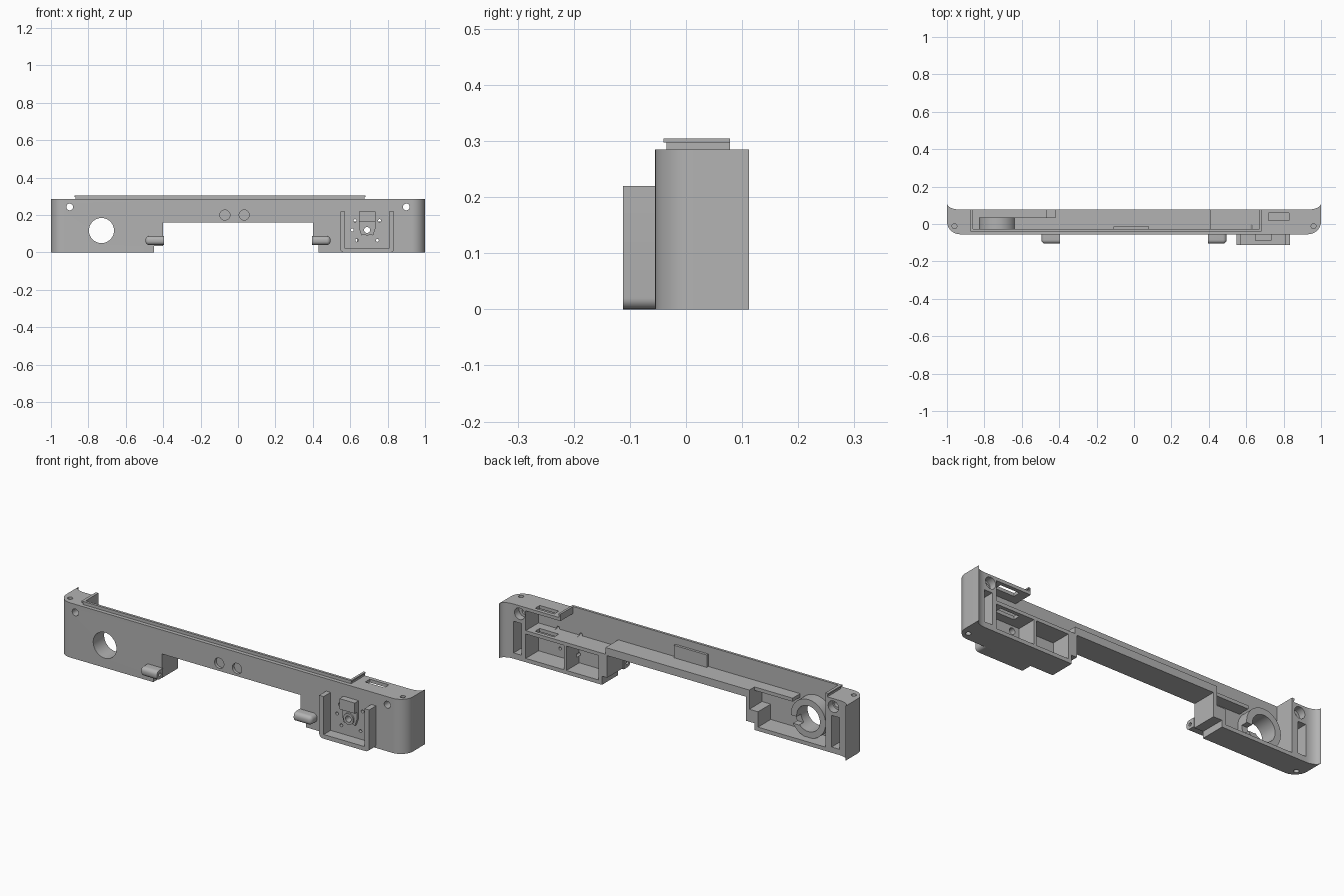
import bpy, bmesh, math
from mathutils import Matrix, Vector

old = bpy.data.objects.get("Cube")
if old:
    bpy.data.objects.remove(old, do_unlink=True)

grey = bpy.data.materials.new("plain grey")
grey.use_nodes = True
colour = (0.45, 0.45, 0.45, 1)
grey.diffuse_color = colour
grey.node_tree.nodes["Principled BSDF"].inputs["Base Color"].default_value = colour

FRONT, BACK, INNER, TOP = -0.055, 0.078, -0.027, 0.285


def finish(name, bm):
    bmesh.ops.recalc_face_normals(bm, faces=bm.faces)
    mesh = bpy.data.meshes.new(name)
    bm.to_mesh(mesh)
    bm.free()
    mesh.materials.append(grey)
    ob = bpy.data.objects.new(name, mesh)
    bpy.context.collection.objects.link(ob)
    return ob


def box(name, x0, x1, y0, y1, z0, z1):
    bm = bmesh.new()
    bmesh.ops.create_cube(bm, size=1)
    for v in bm.verts:
        v.co = Vector((x0 if v.co.x < 0 else x1,
                       y0 if v.co.y < 0 else y1,
                       z0 if v.co.z < 0 else z1))
    return finish(name, bm)


def rod(name, centre, radius, length, axis="y", sides=40):
    turn = {"x": Matrix.Rotation(math.pi / 2, 4, "Y"),
            "y": Matrix.Rotation(math.pi / 2, 4, "X"),
            "z": Matrix.Identity(4)}[axis]
    bm = bmesh.new()
    bmesh.ops.create_cone(bm, cap_ends=True, segments=sides, radius1=radius,
                          radius2=radius, depth=length,
                          matrix=Matrix.Translation(centre) @ turn)
    return finish(name, bm)


def prism(name, points, lift):
    bm = bmesh.new()
    face = bm.faces.new([bm.verts.new(p) for p in points])
    new = bmesh.ops.extrude_face_region(bm, geom=[face])["geom"]
    bmesh.ops.translate(bm, vec=lift, verts=[v for v in new if isinstance(v, bmesh.types.BMVert)])
    return finish(name, bm)


def combine(ob, other, operation="DIFFERENCE"):
    mod = ob.modifiers.new("join", "BOOLEAN")
    mod.operation = operation
    mod.solver = "EXACT"
    mod.object = other
    bpy.context.view_layer.update()
    result = bpy.data.meshes.new_from_object(ob.evaluated_get(bpy.context.evaluated_depsgraph_get()))
    ob.modifiers.clear()
    ob.data = result
    bpy.data.objects.remove(other, do_unlink=True)


def cut_box(ob, *size):
    combine(ob, box("cutter", *size))


def cut_rod(ob, *args):
    combine(ob, rod("cutter", *args))


def bevel(ob, width, test, segments=6):
    bm = bmesh.new()
    bm.from_mesh(ob.data)
    edges = [e for e in bm.edges if test((e.verts[0].co + e.verts[1].co) / 2)]
    bmesh.ops.bevel(bm, geom=edges, offset=width, segments=segments, profile=0.5, affect="EDGES")
    bm.to_mesh(ob.data)
    bm.free()


# Housing outline: rounded front corners and flared rear tips
half = []
for i in range(13):
    a = math.pi / 2 * i / 12
    half.append((0.93 + 0.07 * math.sin(a), FRONT + 0.07 * (1 - math.cos(a)), 0))
for i in range(9):
    a = math.pi / 2 * i / 8
    half.append((0.94 + 0.06 * math.cos(a), 0.112 - 0.034 * math.sin(a), 0))
outline = half + [(-x, y, z) for x, y, z in reversed(half)]
body = prism("housing", outline, (0, 0, TOP))

# Central opening and the small steps beside it
cut_box(body, -0.4, 0.4, -1, 1, -1, 0.16)
cut_box(body, -0.45, -0.39, -1, 1, -1, 0.035)
cut_box(body, 0.39, 0.43, -1, 1, -1, 0.045)

# Upper tray and hollows in both legs
cut_box(body, -0.43, 0.42, INNER, 1, 0.2, 1)
cut_box(body, 0.41, 0.67, INNER, 1, 0.165, 1)
cut_box(body, 0.66, 0.87, INNER, 1, 0.165, 0.268)
cut_box(body, 0.45, 0.635, INNER, 1, 0.02, 0.147)
cut_box(body, 0.65, 0.87, INNER, 1, 0.02, 0.147)
cut_box(body, -0.86, -0.42, INNER, 1, 0.1, 1)
cut_box(body, -0.86, -0.47, INNER, 1, 0.02, 0.11)
cut_box(body, 0.72, 0.83, 0.02, 0.058, 0.14, 1)

# End blocks: screw holes and rear slots
for s in (-1, 1):
    cut_rod(body, (s * 0.9, 0, 0.243), 0.018, 1)
    cut_rod(body, (s * 0.905, 0.07, 0.243), 0.03, 0.06)
    cut_rod(body, (s * 0.96, -0.012, TOP), 0.013, 0.12, "z", 24)
    cut_rod(body, (s * 0.96, -0.012, 0), 0.013, 0.12, "z", 24)
    xs = sorted((s * 0.895, s * 0.94))
    cut_box(body, *xs, -0.01, 1, 0.03, 0.195)

# Front openings
cut_rod(body, (-0.73, -0.05, 0.117), 0.067, 0.1, "y", 64)
for x in (-0.07, 0.033):
    cut_rod(body, (x, FRONT, 0.2), 0.027, 0.03)
cut_rod(body, (0.69, FRONT, 0.12), 0.016, 0.1)
for x, z in ((0.625, 0.17), (0.757, 0.17), (0.635, 0.065), (0.745, 0.065), (0.61, 0.12)):
    cut_rod(body, (x, FRONT, z), 0.008, 0.1, "y", 16)

# Round collar behind the large hole, with a gap in its side
collar = rod("round_collar", (-0.73, 0.003, 0.117), 0.1, 0.064, "y", 64)
cut_rod(collar, (-0.73, 0, 0.117), 0.067, 0.3, "y", 64)
cut_box(collar, -0.68, -0.6, 0.0, 1, 0.07, 0.11)

# Interior ledge and rear pad
box("inner_ledge", -0.64, -0.41, INNER - 0.003, 0.035, 0.182, 0.2)
box("rear_pad", -0.11, 0.08, INNER - 0.003, -0.014, 0.198, 0.265)

# Raised lip around the tray, undercut below its rim
for label, z0, z1, out in (("lip_base", TOP - 0.001, 0.297, 0), ("lip_rim", 0.297, 0.304, 0.005)):
    box(label + "_front", -0.87 - out, 0.677 + out, -0.035 - out, INNER, z0, z1)
    box(label + "_right", -0.87 - out, -0.86, INNER, BACK, z0, z1)
    box(label + "_left", 0.67, 0.677 + out, INNER, BACK, z0, z1)

# Hinge pins on the front, rounded at the outer end
for side, s in (("right", -1), ("left", 1)):
    xs = sorted((s * 0.395, s * 0.495))
    pin = box("hinge_pin_" + side, *xs, -0.105, FRONT + 0.002, 0.04, 0.087)
    bevel(pin, 0.02, lambda c: c.y < -0.1 and abs(c.z - 0.063) > 0.02
          or abs(c.x) > 0.49 and (c.y < -0.1 or abs(c.z - 0.063) > 0.02) and c.y < 0)
    cut_rod(pin, (s * 0.395, -0.08, 0.063), 0.009, 0.06, "x", 20)

# U-shaped bracket
bracket = box("bracket", 0.547, 0.835, -0.112, FRONT + 0.002, 0, 0.22)
bevel(bracket, 0.02, lambda c: c.z < 0.01 and abs(c.x - 0.691) > 0.14)
cut_box(bracket, 0.573, 0.808, -1, 1, 0.022, 1)

# Latch plate inside the bracket: pointed base and a thicker head
shape = [(0.647, 0.22), (0.735, 0.22), (0.735, 0.13), (0.722, 0.09),
         (0.691, 0.105), (0.66, 0.09), (0.647, 0.13)]
latch = prism("latch_plate", [(x, FRONT + 0.002, z) for x, z in shape], (0, -0.016, 0))
cut_rod(latch, (0.69, FRONT, 0.12), 0.018, 0.2)
box("latch_head", 0.647, 0.735, -0.088, -0.068, 0.165, 0.22)
ring = rod("latch_ring", (0.69, -0.066, 0.12), 0.029, 0.022)
cut_rod(ring, (0.69, -0.066, 0.12), 0.016, 0.2)

# Smooth the curved walls, keep corners sharp
bpy.ops.object.select_all(action="DESELECT")
for ob in bpy.context.collection.objects:
    if ob.type == "MESH" and grey.name in ob.data.materials:
        ob.select_set(True)
        bpy.context.view_layer.objects.active = ob
bpy.ops.object.shade_smooth_by_angle(angle=math.radians(30))
